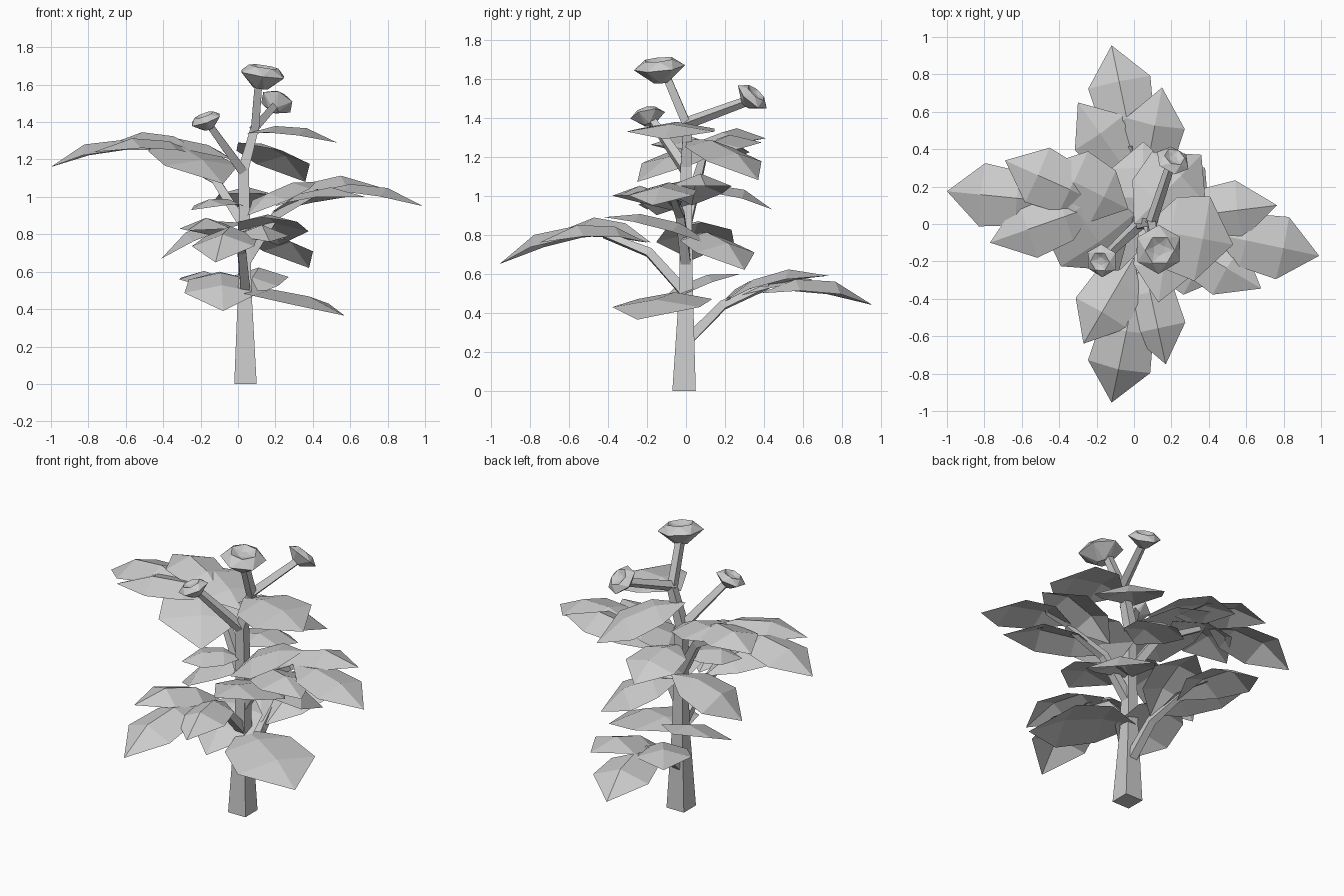
import bpy, math
from mathutils import Vector, Quaternion

if "Cube" in bpy.data.objects:
    bpy.data.objects.remove(bpy.data.objects["Cube"])

def make(name, verts, faces):
    me = bpy.data.meshes.new(name)
    me.from_pydata([tuple(v) for v in verts], [], faces)
    me.update()
    ob = bpy.data.objects.new(name, me)
    bpy.context.collection.objects.link(ob)
    return ob

# Tapered square stalk through a few points
def stalk(name, pts, radii):
    P = [Vector(p) for p in pts]
    verts, faces = [], []
    for i, p in enumerate(P):
        t = (P[min(i + 1, len(P) - 1)] - P[max(i - 1, 0)]).normalized()
        if i == 0 and p.z == 0:
            t = Vector((0, 0, 1))
        u = Vector((0, 1, 0)).cross(t)
        if u.length < 0.3:
            u = Vector((1, 0, 0))
        u.normalize()
        v = t.cross(u)
        for a, b in ((-1, -1), (1, -1), (1, 1), (-1, 1)):
            verts.append(p + (u * a + v * b) * radii[i])
    for i in range(len(P) - 1):
        for k in range(4):
            a, b = i * 4 + k, i * 4 + (k + 1) % 4
            faces.append((a, b, b + 4, a + 4))
    n = len(verts)
    faces += [(3, 2, 1, 0), (n - 4, n - 3, n - 2, n - 1)]
    return make(name, verts, faces)

# Folded, arched leaf from base to tip; w = half width
def leaf(name, base, tip, w, arch=0.07):
    b, t = Vector(base), Vector(tip)
    d = t - b
    s = d.cross(Vector((0, 0, 1))).normalized()
    n = s.cross(d).normalized()
    verts = [b]
    for f, wf, lift in ((0.3, 0.85, 0.9), (0.65, 1.0, 1.0)):
        c = b + d * f
        verts += [c - s * w * wf + n * arch * lift * 0.35,
                  c + n * arch * lift,
                  c + s * w * wf + n * arch * lift * 0.35]
    verts.append(t)
    make(name, verts, [(0, 2, 1), (0, 3, 2), (1, 2, 5, 4), (2, 3, 6, 5),
                       (4, 5, 7), (5, 6, 7)])

# Faceted cup-shaped flower bud
def bud(name, centre, axis, r):
    q = Vector((0, 0, 1)).rotation_difference(Vector(axis))
    verts, faces, N = [], [], 6
    for i, (rr, z) in enumerate(((0.3, -0.5), (1, 0.08), (0.6, 0.4), (0.25, 0.25))):
        for k in range(N):
            a = 2 * math.pi * (k + 0.5 * (i % 2)) / N
            p = Vector((rr * r * math.cos(a), rr * r * math.sin(a), z * r))
            verts.append(Vector(centre) + q @ p)
    for i in range(3):
        for k in range(N):
            a, b = i * N + k, i * N + (k + 1) % N
            if i % 2 == 0:
                faces += [(a, b, a + N), (b, b + N, a + N)]
            else:
                faces += [(a, b, b + N), (a, b + N, a + N)]
    faces += [tuple(range(N))[::-1], tuple(range(3 * N, 4 * N))]
    make(name, verts, faces)

# Trunk and branches
stalk("main_stem", [(.04, -.01, 0), (.036, 0, .5), (.035, 0, .85), (.03, 0, 1.15), (.09, .01, 1.37)],
      [.06, .036, .03, .028, .022])
stalk("back_branch", [(.04, .0, .25), (.03, .19, .44), (-.02, .42, .54)], [.026, .022, .014])
stalk("front_branch", [(.04, 0, .5), (.02, -.19, .71), (-.02, -.42, .8)], [.026, .022, .014])
stalk("right_branch", [(.04, 0, .65), (.2, -.03, .9), (.43, -.08, 1.03)], [.026, .022, .014])
stalk("left_branch", [(.03, 0, .85), (-.12, .06, 1.09), (-.4, .1, 1.24)], [.026, .022, .014])
stalk("top_bud_stalk", [(.09, .01, 1.35), (.11, -.1, 1.61)], [.022, .02])
stalk("back_bud_stalk", [(.09, 0, 1.37), (.19, .3, 1.48)], [.022, .018])
stalk("left_bud_stalk", [(.03, 0, 1.13), (-.15, -.17, 1.38)], [.024, .018])

# Flower buds
bud("top_bud", (.13, -.135, 1.645), (.15, -.1, 1), .132)
bud("back_bud", (.205, .335, 1.5), (.3, .6, .7), .095)
bud("left_bud", (-.17, -.195, 1.405), (-.35, -.2, 1), .09)

# Leaf clusters at the branch ends: base, tip, half width, arch
# (the last leaf of each cluster droops back towards the trunk)
clusters = {
    "back": [((0, .38, .5), (-.12, .955, .44), .17, .1),
             ((.05, .2, .46), (.15, .73, .59), .16, .08),
             ((.02, .2, .47), (-.3, .65, .57), .16, .07),
             ((-.1, .28, .6), (-.08, -.2, .39), .2, .07)],
    "front": [((0, -.38, .8), (-.12, -.955, .65), .17, .1),
              ((.05, -.2, .76), (.17, -.75, .76), .15, .09),
              ((.0, -.18, .76), (-.27, -.64, .82), .16, .09),
              ((.13, -.42, .89), (.22, .15, .74), .19, .07)],
    "right": [((.42, -.05, 1.03), (.99, -.17, .95), .17, .07),
              ((.2, .03, .95), (.765, .1, 1.05), .16, .1),
              ((.18, -.05, .92), (.68, -.345, 1.0), .16, .08),
              ((.42, .05, 1.08), (.05, -.15, .9), .2, .06)],
    "left": [((-.45, .12, 1.25), (-1.0, .175, 1.16), .17, .09),
             ((-.2, .1, 1.22), (-.77, -.1, 1.24), .16, .08),
             ((-.2, .12, 1.24), (-.69, .34, 1.28), .16, .08),
             ((-.42, .23, 1.3), (-.08, -.25, 1.07), .24, .05)],
}
for side, leaves in clusters.items():
    for i, (b, t, w, a) in enumerate(leaves):
        leaf(f"{side}_cluster_leaf_{i + 1}", b, t, w, a)

# Single leaves growing straight from the stem
singles = [((.0, .03, .49), (.57, -.25, .365), .25, .06),
           ((.04, 0, .8), (.38, .3, .62), .2, .08),
           ((.05, .08, .86), (-.41, .03, .67), .2, .08),
           ((.03, 0, .95), (-.25, -.2, .93), .14, .05),
           ((.04, 0, 1.02), (.05, .44, .93), .17, .07),
           ((.05, -.02, 1.34), (.53, -.11, 1.29), .23, .06),
           ((-.0, 0, 1.29), (.36, .37, 1.08), .2, .07),
           ((-.03, .08, 1.2), (-.49, .31, 1.28), .18, .06)]
for i, (b, t, w, a) in enumerate(singles):
    leaf(f"stem_leaf_{i + 1}", b, t, w, a)
